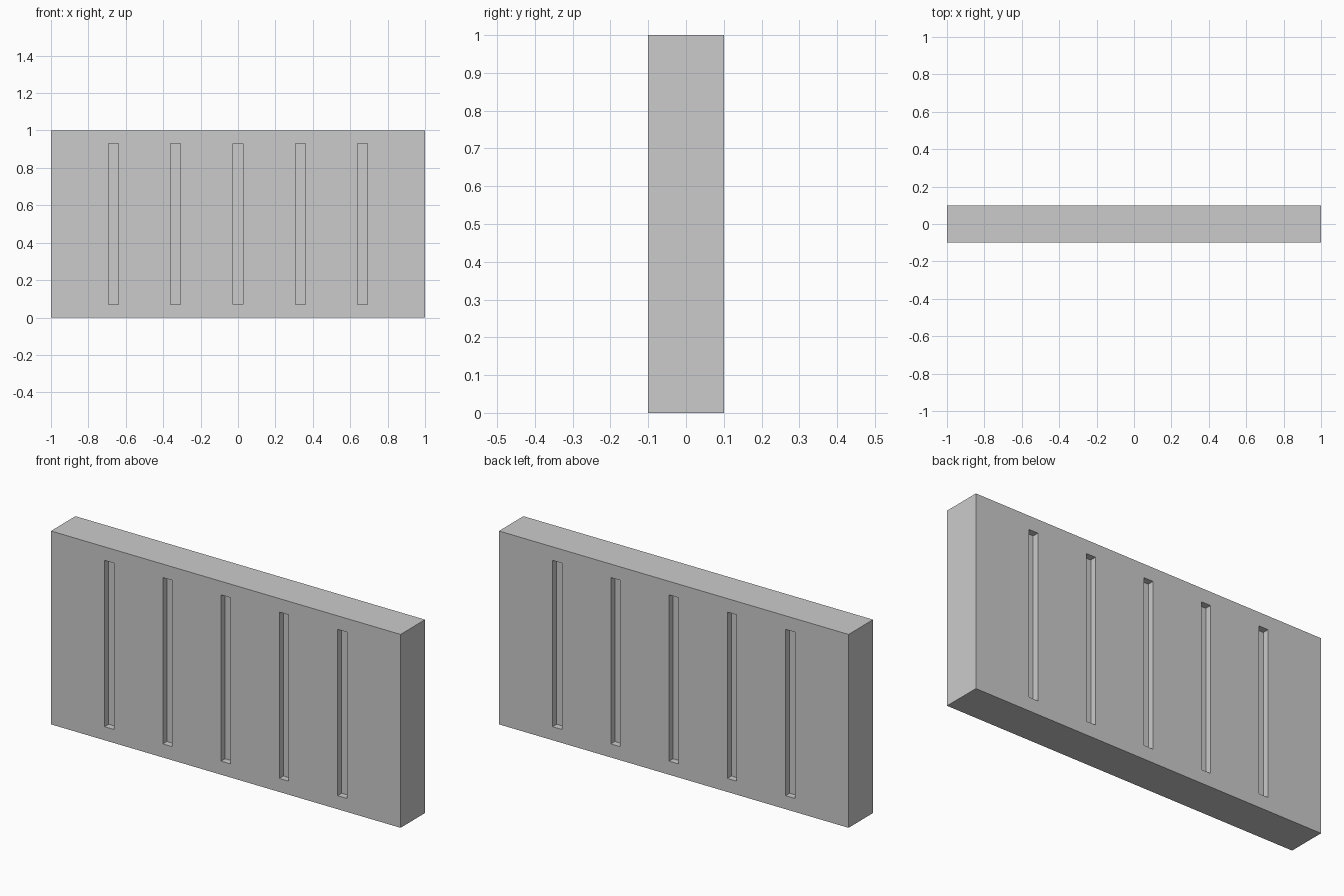
import bpy
import bmesh
from mathutils import Matrix

if "Cube" in bpy.data.objects:
    bpy.data.objects.remove(bpy.data.objects["Cube"])

LENGTH, THICK, HEIGHT = 2.0, 0.2, 1.0
SLOT_W, SLOT_DEPTH = 0.053, 0.033
SLOT_Z0, SLOT_Z1 = 0.07, 0.93
SLOT_X = [i / 3 for i in range(-2, 3)]


def add_box(bm, size, centre):
    m = Matrix.Translation(centre) @ Matrix.Diagonal((*size, 1))
    bmesh.ops.create_cube(bm, size=1, matrix=m)


def make_object(name, boxes):
    bm = bmesh.new()
    for size, centre in boxes:
        add_box(bm, size, centre)
    mesh = bpy.data.meshes.new(name)
    bm.to_mesh(mesh)
    bm.free()
    obj = bpy.data.objects.new(name, mesh)
    bpy.context.collection.objects.link(obj)
    return obj


# Solid wall slab
wall = make_object("wall_panel", [((LENGTH, THICK, HEIGHT), (0, 0, HEIGHT / 2))])

# Slot cutters centred on the front and back faces, sinking in by the slot depth
slot_size = (SLOT_W, 2 * SLOT_DEPTH, SLOT_Z1 - SLOT_Z0)
slots = make_object("slot_cutter", [
    (slot_size, (x, side * THICK / 2, (SLOT_Z0 + SLOT_Z1) / 2))
    for side in (-1, 1) for x in SLOT_X])
slots.hide_render = True
slots.display_type = 'WIRE'

# Shallow vertical grooves on both faces
cut = wall.modifiers.new("grooves", 'BOOLEAN')
cut.operation = 'DIFFERENCE'
cut.solver = 'EXACT'
cut.object = slots
